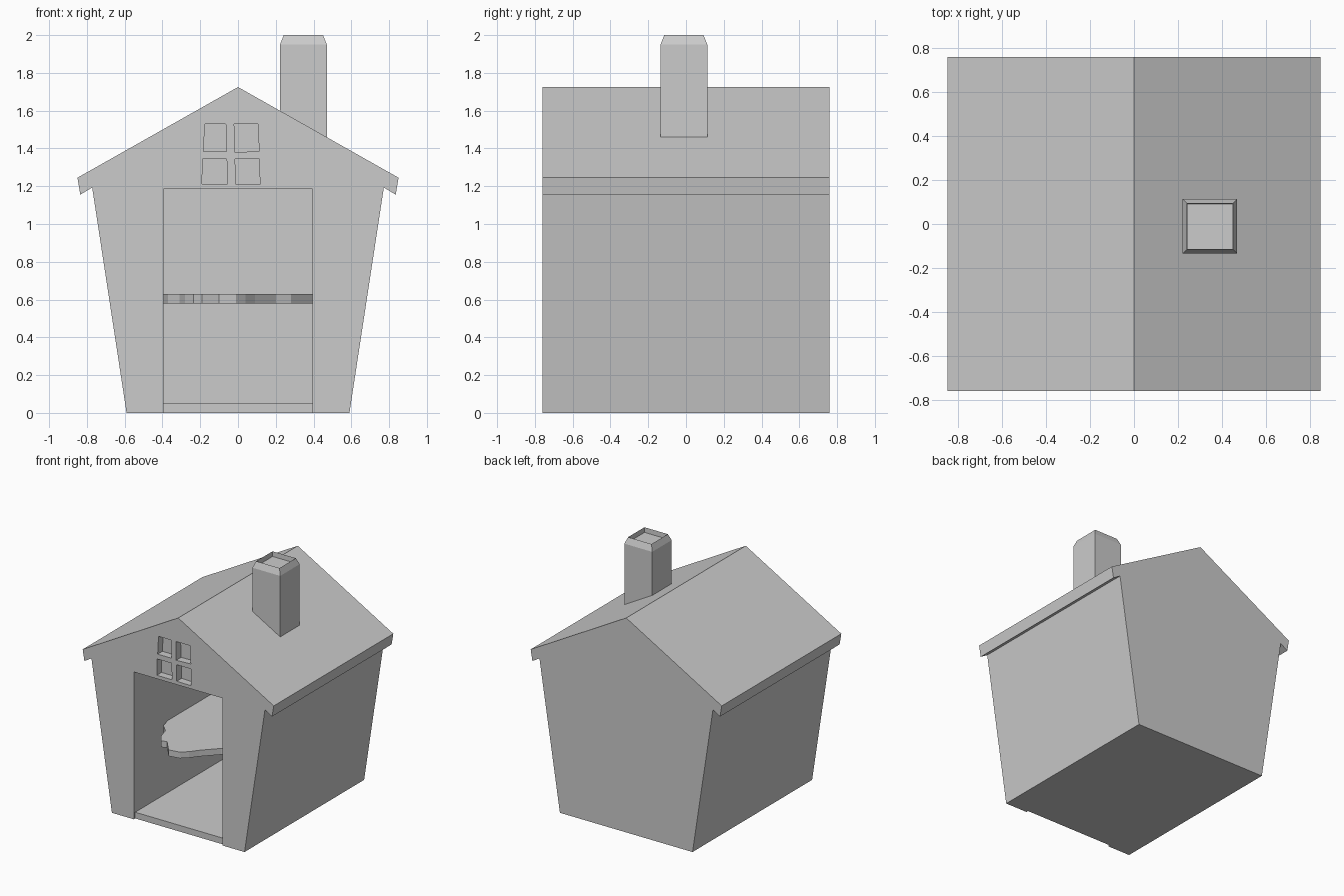
import bpy, bmesh

if "Cube" in bpy.data.objects:
    bpy.data.objects.remove(bpy.data.objects["Cube"])


def prism(name, pts, axis, a, b):
    """Extrude a 2D outline along one axis (x, y or z) from a to b."""
    place = {"x": lambda p, d: (d, p[0], p[1]),
             "y": lambda p, d: (p[0], d, p[1]),
             "z": lambda p, d: (p[0], p[1], d)}[axis]
    bm = bmesh.new()
    rings = [[bm.verts.new(place(p, d)) for p in pts] for d in (a, b)]
    n = len(pts)
    bm.faces.new(rings[0])
    bm.faces.new(rings[1])
    for i in range(n):
        j = (i + 1) % n
        bm.faces.new((rings[0][i], rings[0][j], rings[1][j], rings[1][i]))
    return finish(name, bm)


def finish(name, bm):
    bmesh.ops.recalc_face_normals(bm, faces=bm.faces)
    mesh = bpy.data.meshes.new(name)
    bm.to_mesh(mesh)
    bm.free()
    ob = bpy.data.objects.new(name, mesh)
    bpy.context.collection.objects.link(ob)
    return ob


def cut(target, cutter):
    cutter.hide_render = True
    mod = target.modifiers.new("cut", "BOOLEAN")
    mod.operation = "DIFFERENCE"
    mod.solver = "EXACT"
    mod.object = cutter
    bpy.context.view_layer.objects.active = target
    bpy.ops.object.modifier_apply(modifier=mod.name)
    bpy.data.objects.remove(cutter)


# house body: flared walls and gable roof in one profile
half = [(0.59, 0), (0.772, 1.193), (0.835, 1.155), (0.85, 1.245)]
outline = half + [(0, 1.725)] + [(-x, z) for x, z in reversed(half)]
house = prism("house_body", outline, "y", -0.76, 0.76)

# open room with a slightly recessed threshold
room = [(-0.9, -0.1), (-0.742, -0.1), (-0.742, 0.05), (0.70, 0.05),
        (0.70, 1.185), (-0.9, 1.185)]
cut(house, prism("room_cutter", room, "x", -0.395, 0.395))

# four slightly crooked window panes
panes = [
    [(-0.175, 1.53), (-0.065, 1.53), (-0.06, 1.385), (-0.183, 1.385)],
    [(-0.02, 1.53), (0.105, 1.53), (0.112, 1.385), (-0.018, 1.38)],
    [(-0.188, 1.345), (-0.06, 1.345), (-0.055, 1.213), (-0.19, 1.213)],
    [(-0.015, 1.345), (0.113, 1.345), (0.116, 1.21), (-0.013, 1.213)],
]
for pane in panes:
    cut(house, prism("pane_cutter", pane, "y", -0.9, -0.70))

# shelf with a wavy front edge
edge = [(-0.395, -0.33), (-0.37, -0.42), (-0.31, -0.48), (-0.28, -0.58),
        (-0.235, -0.645), (-0.19, -0.63), (-0.10, -0.74), (-0.01, -0.725),
        (0.04, -0.68), (0.09, -0.615), (0.20, -0.50), (0.28, -0.46),
        (0.395, -0.33)]
prism("loft_shelf", edge + [(0.395, 0.70), (-0.395, 0.70)], "z", 0.58, 0.63)

# chimney: sloped foot on the roof, chamfered top, shallow hollow
bm = bmesh.new()


def roof_z(x):
    return 1.725 - x * 0.48 / 0.85


def ring(inset, z=None):
    x0, x1, y0, y1 = 0.222 + inset, 0.47 - inset, -0.135 + inset, 0.113 - inset
    return [bm.verts.new((x, y, roof_z(x) - 0.004 if z is None else z))
            for x, y in ((x0, y0), (x1, y0), (x1, y1), (x0, y1))]


rings = [ring(0), ring(0, 1.95), ring(0.02, 2.0), ring(0.022, 1.96)]
for lo, hi in zip(rings, rings[1:]):
    for i in range(4):
        j = (i + 1) % 4
        bm.faces.new((lo[i], lo[j], hi[j], hi[i]))
bm.faces.new(rings[0])
bm.faces.new(rings[-1])
finish("chimney", bm)
